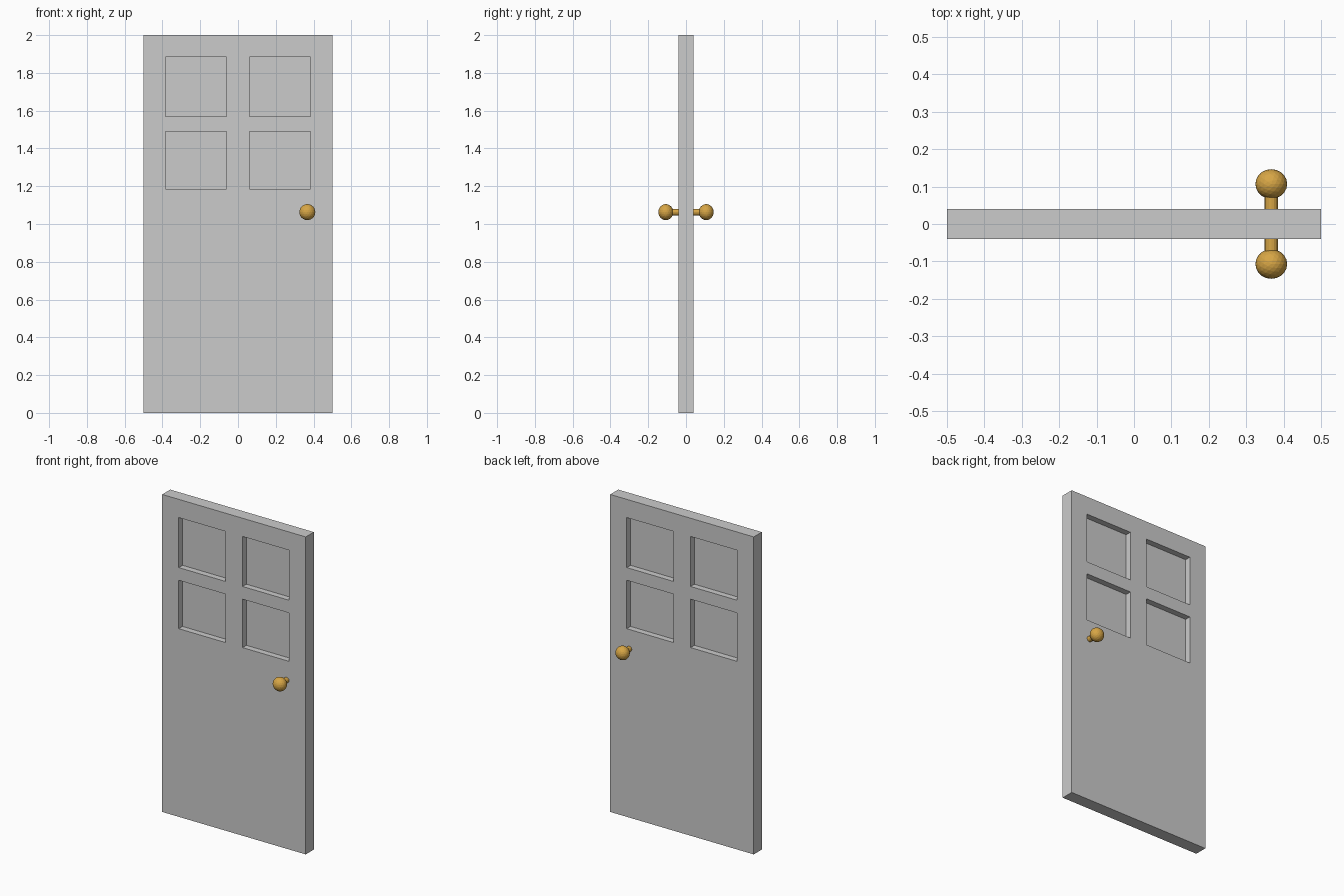
import bpy, bmesh
from math import radians

if "Cube" in bpy.data.objects:
    bpy.data.objects.remove(bpy.data.objects["Cube"])

THICK = 0.08
XS = [-0.5, -0.385, -0.06, 0.06, 0.385, 0.5]
ZS = [0, 1.185, 1.49, 1.57, 1.885, 2.0]
PANES = [(i, j) for i in (1, 3) for j in (1, 3)]

brass = bpy.data.materials.new("brass")
brass.diffuse_color = (0.68, 0.38, 0.06, 1)
brass.use_nodes = True
brass.node_tree.nodes["Principled BSDF"].inputs["Base Color"].default_value = brass.diffuse_color


def box(name, x0, x1, y0, y1, z0, z1):
    bpy.ops.mesh.primitive_cube_add(
        size=1, location=((x0 + x1) / 2, (y0 + y1) / 2, (z0 + z1) / 2))
    ob = bpy.context.object
    ob.name = name
    ob.scale = (x1 - x0, y1 - y0, z1 - z0)
    return ob


# Door slab: a sheet with four openings, thickened evenly to both sides
bm = bmesh.new()
grid = [[bm.verts.new((x, 0, z)) for z in ZS] for x in XS]
for i in range(len(XS) - 1):
    for j in range(len(ZS) - 1):
        if (i, j) not in PANES:
            bm.faces.new((grid[i][j], grid[i + 1][j],
                          grid[i + 1][j + 1], grid[i][j + 1]))
mesh = bpy.data.meshes.new("door_slab")
bm.to_mesh(mesh)
bm.free()
slab = bpy.data.objects.new("door_slab", mesh)
bpy.context.collection.objects.link(slab)
solid = slab.modifiers.new("thickness", "SOLIDIFY")
solid.thickness = THICK
solid.offset = 0

# Thin recessed panels in the openings
for n, (i, j) in enumerate(PANES, 1):
    box(f"recessed_panel_{n}", XS[i], XS[i + 1], -0.002, 0.002, ZS[j], ZS[j + 1])

# Knob and neck on each side
for side, s in (("front", -1), ("back", 1)):
    bpy.ops.mesh.primitive_cylinder_add(
        vertices=16, radius=0.0175, depth=0.06,
        location=(0.367, s * 0.07, 1.063), rotation=(radians(90), 0, 0))
    neck = bpy.context.object
    neck.name = side + "_knob_neck"
    neck.data.materials.append(brass)

    bpy.ops.mesh.primitive_ico_sphere_add(
        subdivisions=3, radius=0.0425, location=(0.367, s * 0.107, 1.063))
    knob = bpy.context.object
    knob.name = side + "_knob"
    knob.scale.y = 0.93
    knob.data.materials.append(brass)
